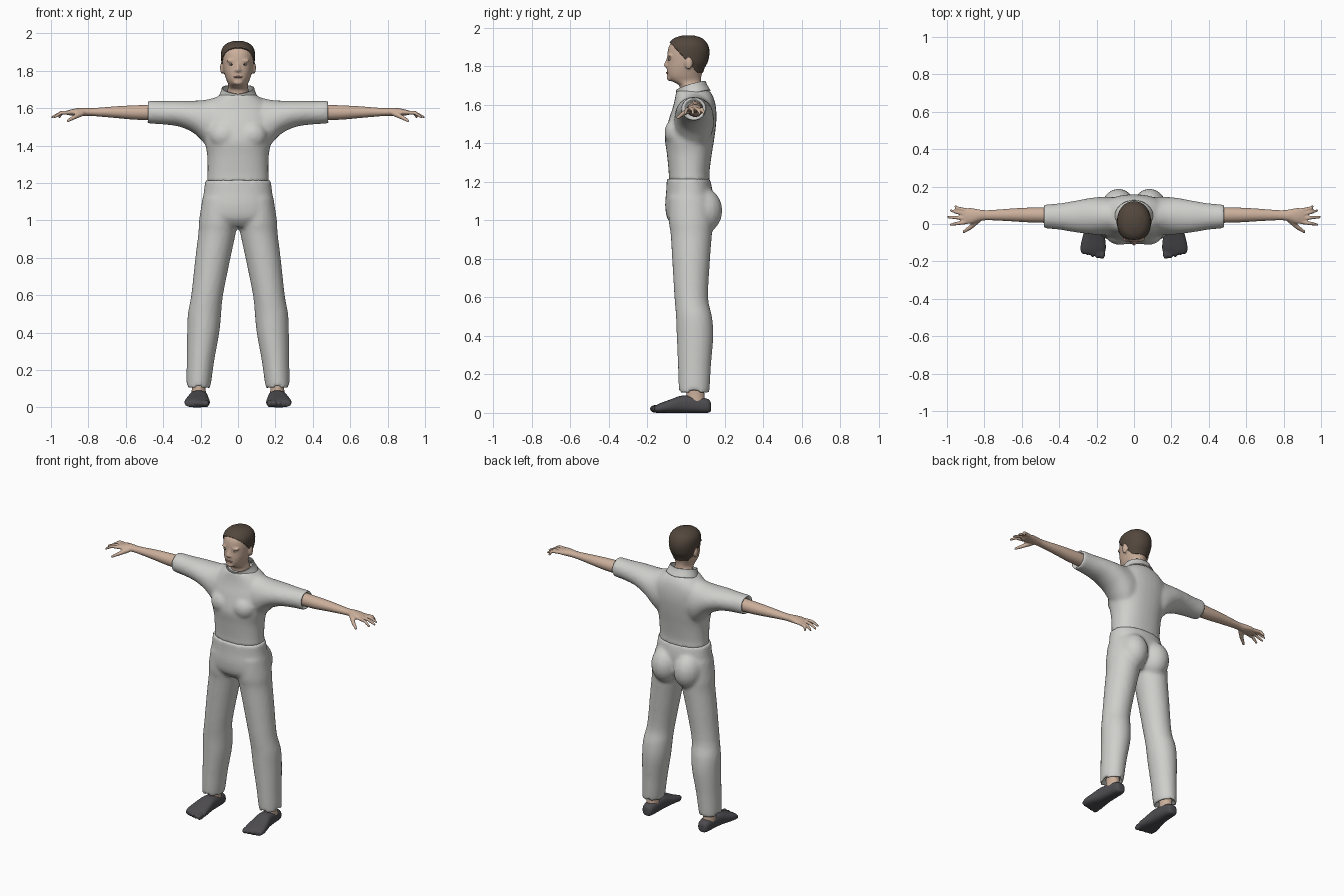
import bpy, bmesh
from math import cos, sin, pi, copysign, radians
from mathutils import Vector

start = bpy.data.objects.get("Cube")
if start:
    bpy.data.objects.remove(start, do_unlink=True)


def material(name, *rgb):
    mat = bpy.data.materials.new(name)
    mat.use_nodes = True
    mat.diffuse_color = (*rgb, 1)
    mat.node_tree.nodes["Principled BSDF"].inputs["Base Color"].default_value = (*rgb, 1)
    return mat


cloth = material("light grey cloth", .62, .62, .6)
skin = material("skin", .60, .43, .33)
brown = material("dark brown hair", .085, .063, .047)
leather = material("dark grey shoe", .075, .072, .08)
lip = material("lip", .45, .25, .2)
white = material("eye white", .6, .57, .53)


def spline(rows, steps):
    """Smooth curve through rows of numbers."""
    last = len(rows) - 1
    for i in range(last):
        a, b, c, d = (rows[min(max(j, 0), last)] for j in range(i - 1, i + 3))
        for k in range(steps):
            t = k / steps
            yield [q + t / 2 * (r - p + t * (2*p - 5*q + 4*r - s + t * (3*q - p - 3*r + s)))
                   for p, q, r, s in zip(a, b, c, d)]
    yield rows[last]


def tube(bm, axis, rows, side=1, power=2, caps=True, seg=32, steps=4):
    """Loft of rounded sections; each row is position, then low/high bounds of both widths."""
    place = {"x": lambda t, a, b: (side * t, a, b),
             "y": lambda t, a, b: (side * a, t, b),
             "z": lambda t, a, b: (side * a, b, t)}[axis]
    rings = []
    for t, a0, a1, b0, b1 in spline(rows, steps):
        ring = []
        for i in range(seg):
            u, v = (copysign(abs(f) ** (2 / power), f)
                    for f in (cos(2 * pi * i / seg), sin(2 * pi * i / seg)))
            ring.append(bm.verts.new(place(t, (a0 + a1 + u * (a1 - a0)) / 2,
                                           (b0 + b1 + v * (b1 - b0)) / 2)))
        rings.append(ring)
    for low, high in zip(rings, rings[1:]):
        for i in range(seg):
            j = (i + 1) % seg
            bm.faces.new((low[i], low[j], high[j], high[i]))
    if caps:
        bm.faces.new(rings[0])
        bm.faces.new(rings[-1])
    return [v for ring in rings for v in ring]


def centred(rows):
    return [(z, -w, w, back, front) for z, w, back, front in rows]


def ball(bm, centre, radii):
    (x, y, z), (rx, ry, rz) = centre, radii
    rows = []
    for degrees in range(-84, 85, 14):
        c, s = cos(radians(degrees)), sin(radians(degrees))
        rows.append((z + rz * s, x - rx * c, x + rx * c, y - ry * c, y + ry * c))
    tube(bm, "z", rows, seg=20, steps=1)


def limb(bm, p, q, r0, r1):
    """Tapered rod with rounded ends."""
    p, q = Vector(p), Vector(q)
    rows = []
    for base, r, angles in ((0, r0, (-80, -50, -25, 0)), ((q - p).length, r1, (0, 25, 50, 80))):
        for degrees in angles:
            w = r * cos(radians(degrees))
            rows.append((base + r * sin(radians(degrees)), -w, w, -w, w))
    turn = (q - p).to_track_quat("Z", "Y")
    for v in tube(bm, "z", rows, seg=12, steps=1):
        v.co = p + turn @ v.co


def finish(name, bm, mat, voxel=0, smooth=0, thick=0):
    bmesh.ops.recalc_face_normals(bm, faces=bm.faces)
    mesh = bpy.data.meshes.new(name)
    bm.to_mesh(mesh)
    bm.free()
    mesh.materials.append(mat)
    mesh.polygons.foreach_set("use_smooth", [True] * len(mesh.polygons))
    obj = bpy.data.objects.new(name, mesh)
    bpy.context.collection.objects.link(obj)
    if thick:
        obj.modifiers.new("thickness", "SOLIDIFY").thickness = thick
    if voxel:
        blend = obj.modifiers.new("blend", "REMESH")
        blend.mode = "VOXEL"
        blend.voxel_size = voxel
        blend.use_smooth_shade = True
        soften = obj.modifiers.new("soften", "SMOOTH")
        soften.factor = .5
        soften.iterations = smooth


sides = {"left": 1, "right": -1}

# Shirt: torso, chest and sleeves blended together
bm = bmesh.new()
tube(bm, "z", centred([
    (1.205, .167, -.09, .125), (1.25, .163, -.09, .122), (1.35, .165, -.1, .135),
    (1.43, .18, -.109, .148), (1.52, .19, -.09, .158), (1.59, .18, -.067, .155),
    (1.64, .14, -.056, .142), (1.675, .09, -.05, .12)]), power=2.3)
for s in sides.values():
    ball(bm, (s * .075, -.05, 1.455), (.08, .062, .075))
    tube(bm, "x", [
        (.05, -.05, .14, 1.36, 1.668), (.13, -.06, .145, 1.37, 1.655),
        (.17, -.06, .145, 1.4, 1.645), (.23, -.055, .14, 1.462, 1.64),
        (.31, -.045, .125, 1.5, 1.64), (.4, -.03, .11, 1.513, 1.638),
        (.49, -.02, .102, 1.52, 1.638), (.46, 0, .085, 1.54, 1.62)], s)
finish("shirt", bm, cloth, .012, 3)

# Collar: open ring, higher at the back
bm = bmesh.new()
tube(bm, "z", centred([(1.65, .105, -.055, .128), (1.685, .092, -.05, .11),
                       (1.705, .087, -.053, .103)]), caps=False)
for v in bm.verts:
    v.co.z += .3 * (v.co.y - .03) + .12 * (abs(v.co.x) - .05)
finish("collar", bm, cloth, thick=.006)

# Trousers: pelvis, seat and legs blended together
bm = bmesh.new()
tube(bm, "z", centred([
    (1.215, .176, -.1, .125), (1.15, .183, -.103, .138), (1.08, .195, -.108, .138),
    (1.01, .19, -.098, .12), (.965, .1, -.06, .09)]), power=2.2)
for s in sides.values():
    ball(bm, (s * .083, .085, 1.05), (.092, .104, .12))
    tube(bm, "z", [
        (1.12, 0, .19, -.09, .13), (1, 0, .208, -.09, .14), (.93, .012, .212, -.08, .135),
        (.8, .04, .228, -.072, .125), (.6, .08, .25, -.06, .115), (.5, .09, .268, -.052, .135),
        (.4, .1, .272, -.048, .142), (.25, .127, .274, -.042, .13),
        (.1, .15, .275, -.035, .12), (.13, .166, .259, -.018, .104)], s)
finish("trousers", bm, cloth, .012, 3)

# Head with neck, nose, brows, ears and chin
skull = centred([
    (1.75, .062, -.097, .08), (1.785, .073, -.1, .092), (1.82, .081, -.098, .11),
    (1.87, .086, -.096, .117), (1.91, .081, -.085, .106), (1.938, .058, -.058, .08),
    (1.953, .02, -.015, .036)])
bm = bmesh.new()
tube(bm, "z", centred([
    (1.6, .07, -.03, .1), (1.69, .058, -.032, .084), (1.712, .052, -.055, .08),
    (1.728, .053, -.084, .079)]) + skull, power=2.1)
limb(bm, (0, -.093, 1.842), (0, -.103, 1.805), .007, .012)
ball(bm, (0, -.08, 1.738), (.028, .02, .016))
for s in sides.values():
    ball(bm, (s * .034, -.08, 1.853), (.028, .016, .009))
    ball(bm, (s * .085, .014, 1.815), (.011, .02, .032))
    ball(bm, (s * .01, -.098, 1.802), (.01, .01, .008))
finish("head", bm, skin, .006, 2)

# Hair: close cap trimmed along the hairline
bm = bmesh.new()
tube(bm, "z", [(z + .006, a - .005, b + .005, c - .005, d + .005) for z, a, b, c, d in skull],
     power=2.1)
for point, normal in (((0, -.07, 1.908), (0, 1.1, 1)), ((0, 0, 1.768), (0, 0, 1))):
    bmesh.ops.bisect_plane(bm, geom=bm.verts[:] + bm.edges[:] + bm.faces[:],
                           plane_co=point, plane_no=normal, clear_inner=True)
finish("hair", bm, brown, thick=.008)

# Mouth and eyes
bm = bmesh.new()
ball(bm, (0, -.092, 1.766), (.025, .013, .006))
finish("mouth", bm, lip)
for label, s in sides.items():
    for part, mat, depth, radii in (("eye", white, -.083, (.014, .009, .006)),
                                    ("iris", brown, -.088, (.005, .006, .005))):
        bm = bmesh.new()
        ball(bm, (s * .034, depth, 1.834), radii)
        finish(f"{label}_{part}", bm, mat)

fingers = [(.074, .955, .094), (.053, .98, .072), (.03, .992, .037), (.01, .98, -.004)]

for label, s in sides.items():
    # Forearm, palm, fingers and thumb
    bm = bmesh.new()
    tube(bm, "x", [
        (.42, .005, .09, 1.535, 1.62), (.55, .008, .088, 1.538, 1.615),
        (.65, .014, .083, 1.547, 1.61), (.78, .02, .074, 1.558, 1.6),
        (.83, .014, .078, 1.558, 1.602), (.87, .001, .085, 1.56, 1.598),
        (.91, .002, .083, 1.562, 1.588)], s)
    for base, x, y in fingers:
        middle = (s * .945, (base + y) / 2, 1.575)
        limb(bm, (s * .895, base, 1.577), middle, .011, .01)
        limb(bm, middle, (s * x, y, 1.553), .01, .007)
    limb(bm, (s * .835, .02, 1.572), (s * .875, -.018, 1.552), .016, .012)
    limb(bm, (s * .875, -.018, 1.552), (s * .91, -.042, 1.532), .012, .008)
    finish(f"{label}_arm", bm, skin, .006, 1)

    # Ankle between cuff and shoe
    bm = bmesh.new()
    tube(bm, "z", [(.05, .17, .25, 0, .1), (.1, .173, .247, .003, .095),
                   (.18, .175, .248, .005, .09)], s)
    finish(f"{label}_ankle", bm, skin)

    # Shoe with separate toe shapes and a flat sole
    bm = bmesh.new()
    tube(bm, "y", [
        (.13, .19, .225, .01, .05), (.115, .172, .243, 0, .072), (.05, .164, .252, 0, .086),
        (-.02, .16, .262, 0, .09), (-.08, .154, .278, 0, .07), (-.13, .15, .287, 0, .052),
        (-.16, .16, .28, 0, .038)], s, power=2.6)
    for i in range(5):
        size = .019 - .0015 * i
        ball(bm, (s * (.17 + .0255 * i), -.158 + .0015 * i * i, .021),
             (size * .85, size * 1.6, size * 1.1))
    for v in bm.verts:
        v.co.z = max(v.co.z, 0)
    finish(f"{label}_shoe", bm, leather, .007, 1)
